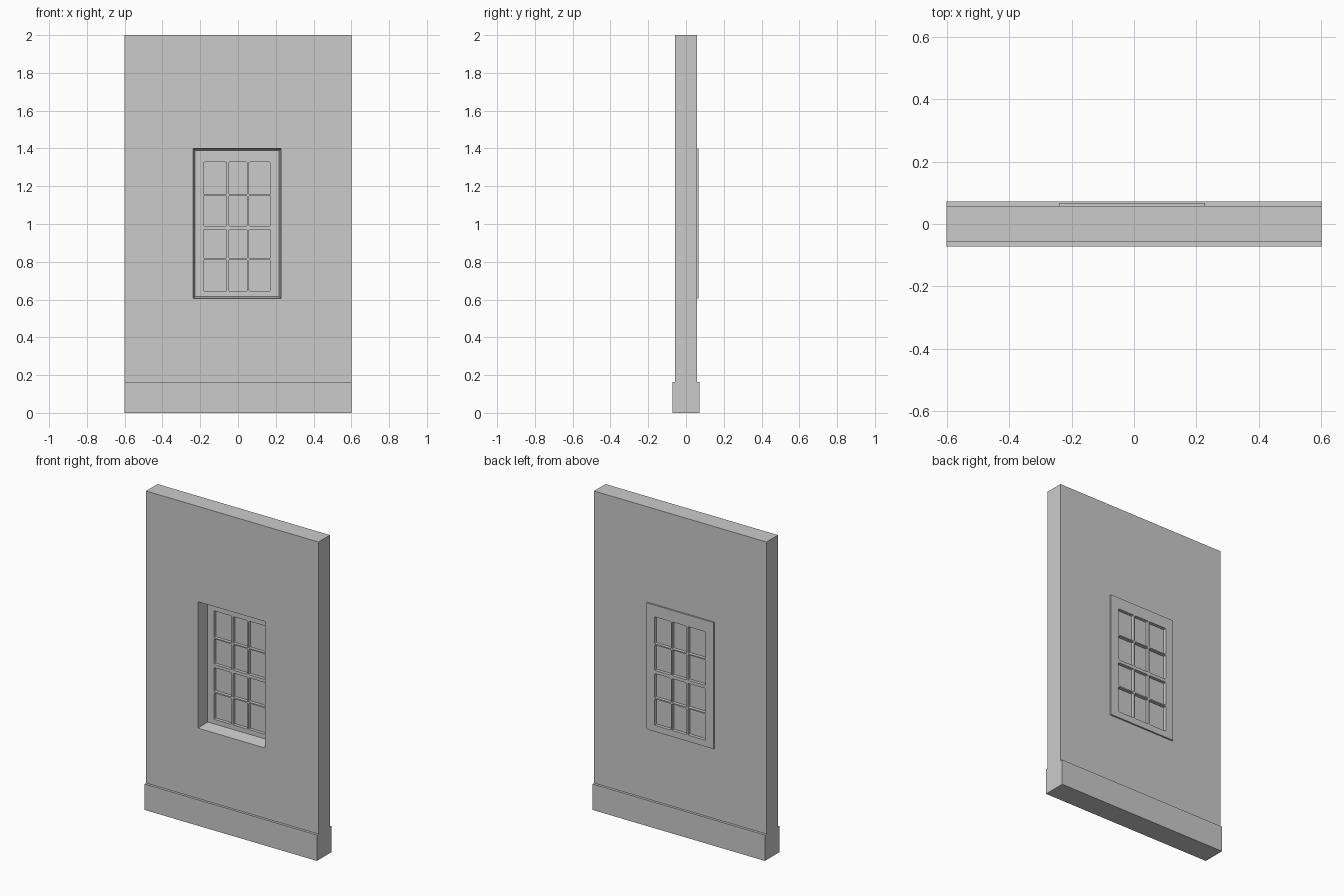
import bpy, bmesh

if "Cube" in bpy.data.objects:
    bpy.data.objects.remove(bpy.data.objects["Cube"])

T = 0.057                      # wall half thickness
PLINTH_TOP = 0.163
WIN_X, WIN_Z = (-0.238, 0.228), (0.605, 1.4)   # window opening
SASH_Y = (0.023, 0.067)


def finish(name, bm):
    bmesh.ops.recalc_face_normals(bm, faces=bm.faces)
    mesh = bpy.data.meshes.new(name)
    bm.to_mesh(mesh)
    bm.free()
    ob = bpy.data.objects.new(name, mesh)
    bpy.context.collection.objects.link(ob)
    return ob


def add_box(bm, xr, yr, zr):
    vs = bmesh.ops.create_cube(bm, size=1)["verts"]
    for v in vs:
        for i, (a, b) in enumerate((xr, yr, zr)):
            v.co[i] = a if v.co[i] < 0 else b
    return vs


def box(name, xr, yr, zr):
    bm = bmesh.new()
    add_box(bm, xr, yr, zr)
    return finish(name, bm)


# Wall with a splayed window reveal, narrower towards the back
def rect(bm, xr, y, zr):
    return [bm.verts.new((x, y, z)) for x, z in
            ((xr[0], zr[0]), (xr[1], zr[0]), (xr[1], zr[1]), (xr[0], zr[1]))]


s = 0.016
bm = bmesh.new()
loops = [rect(bm, (-0.6, 0.6), -T, (PLINTH_TOP, 2)),
         rect(bm, WIN_X, -T, WIN_Z),
         rect(bm, (WIN_X[0] + s, WIN_X[1] - s), T, (WIN_Z[0] + s, WIN_Z[1] - s)),
         rect(bm, (-0.6, 0.6), T, (PLINTH_TOP, 2))]
for a, b in zip(loops, loops[1:] + loops[:1]):
    for i in range(4):
        j = (i + 1) % 4
        bm.faces.new((a[i], a[j], b[j], b[i]))
finish("wall", bm)

# Plinth, standing proud on both faces
box("plinth", (-0.6, 0.6), (-0.0725, 0.0725), (0, PLINTH_TOP))

# Window sash: a slab pierced by a grid of slightly rounded panes
sash = box("window_sash", WIN_X, SASH_Y, WIN_Z)
columns = ((-0.183, -0.060), (-0.050, 0.050), (0.058, 0.172))
rows = ((0.645, 0.810), (0.818, 0.970), (0.990, 1.150), (1.157, 1.327))
bm = bmesh.new()
for xr in columns:
    for zr in rows:
        add_box(bm, xr, (0.0, 0.1), zr)
corners = [e for e in bm.edges
           if abs(e.verts[0].co.y - e.verts[1].co.y) > 0.05]
bmesh.ops.bevel(bm, geom=corners, offset=0.006, segments=2, profile=0.5,
                affect='EDGES')
cutter = finish("pane_cutter", bm)
cutter.hide_render = True
mod = sash.modifiers.new("panes", 'BOOLEAN')
mod.operation = 'DIFFERENCE'
mod.solver = 'EXACT'
mod.object = cutter
bpy.context.view_layer.objects.active = sash
bpy.ops.object.modifier_apply(modifier=mod.name)
bpy.data.objects.remove(cutter)

# Glass set in the middle of the sash
box("glass", (-0.19, 0.18), (0.043, 0.047), (0.638, 1.334))
